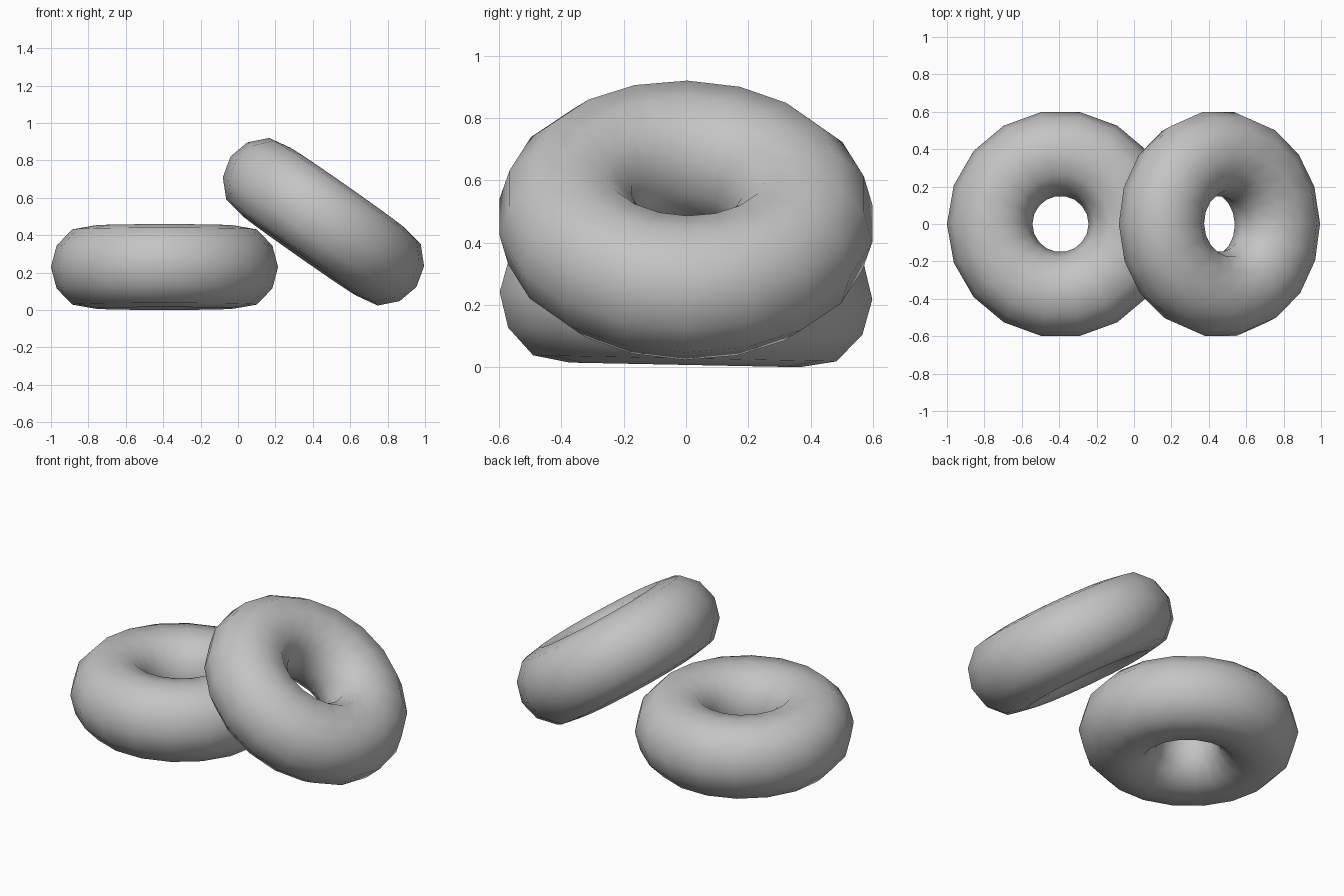
import bpy
import bmesh
from math import radians, tau
from mathutils import Matrix, Vector

cube = bpy.data.objects.get("Cube")
if cube:
    bpy.data.objects.remove(cube, do_unlink=True)

grey = bpy.data.materials.new("plain grey")
grey.use_nodes = True
grey.diffuse_color = (0.55, 0.55, 0.55, 1)
grey.node_tree.nodes["Principled BSDF"].inputs["Base Color"].default_value = grey.diffuse_color

SIDES = 18
# Upper half of the tube section, from the outer rim to the hole (radius, height)
UPPER = [(0.607, 0), (0.577, 0.114), (0.494, 0.201), (0.375, 0.222),
         (0.262, 0.201), (0.18, 0.114), (0.15, 0)]
SECTION = UPPER + [(r, -z) for r, z in UPPER[-2:0:-1]]


def ring(name, location, rotation):
    """Sweep the tube section around the z axis."""
    bm = bmesh.new()
    loops = []
    for i in range(SIDES):
        turn = Matrix.Rotation(tau * i / SIDES, 3, "Z")
        loops.append([bm.verts.new(turn @ Vector((r, 0, z))) for r, z in SECTION])
    n = len(SECTION)
    for i in range(SIDES):
        a, b = loops[i], loops[(i + 1) % SIDES]
        for j in range(n):
            k = (j + 1) % n
            bm.faces.new((a[j], b[j], b[k], a[k])).smooth = True
    bmesh.ops.recalc_face_normals(bm, faces=bm.faces)
    mesh = bpy.data.meshes.new(name)
    bm.to_mesh(mesh)
    bm.free()
    mesh.materials.append(grey)
    obj = bpy.data.objects.new(name, mesh)
    obj.location = location
    obj.rotation_euler = [radians(angle) for angle in rotation]
    bpy.context.collection.objects.link(obj)


# One ring lies flat, the other leans on it
ring("flat_ring", (-0.393, 0, 0.23), (-1.15, 0, 0))
ring("leaning_ring", (0.457, 0, 0.472), (-1.15, 35, 0))
